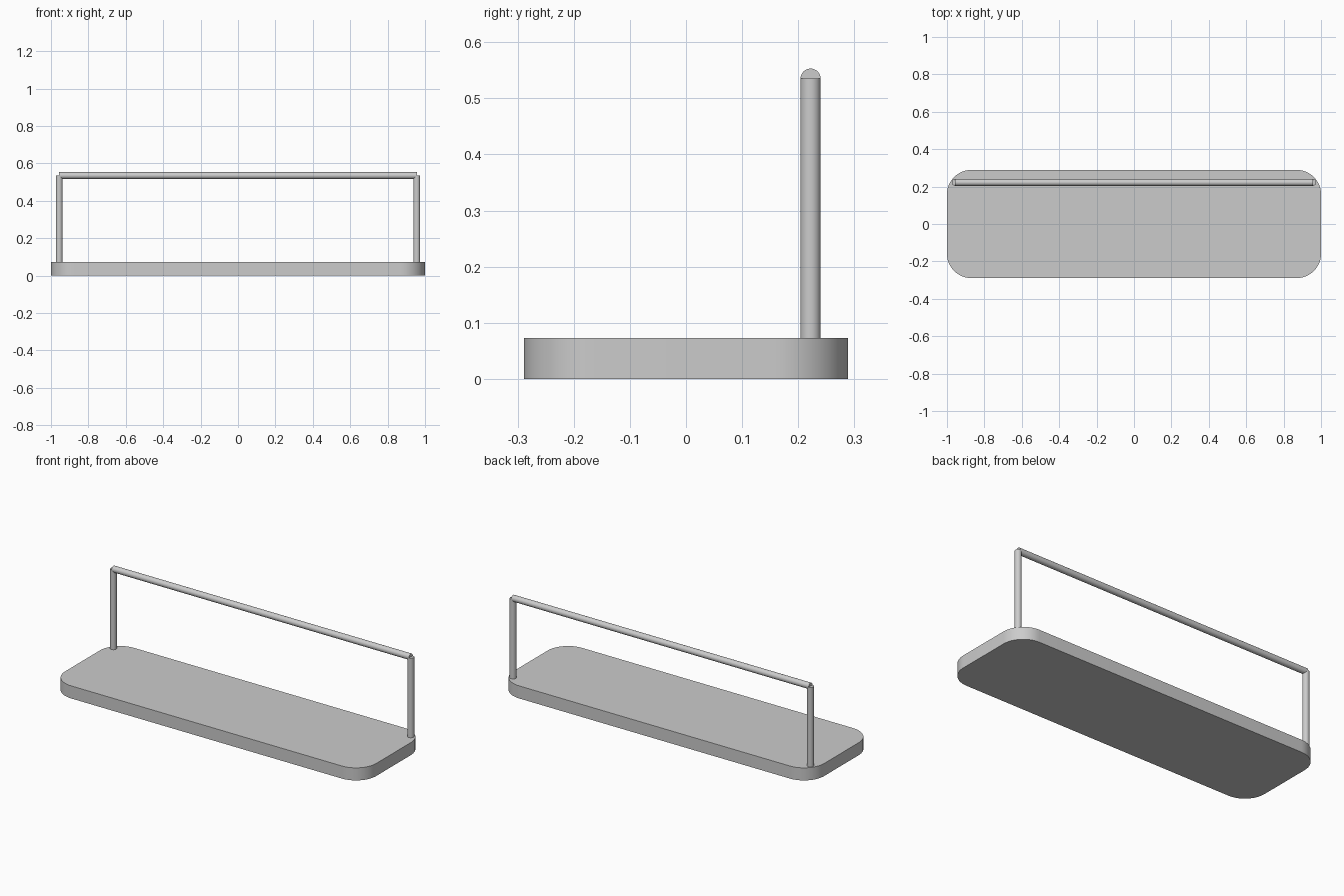
import bpy, math

if "Cube" in bpy.data.objects:
    bpy.data.objects.remove(bpy.data.objects["Cube"])

grey = bpy.data.materials.new("light grey")
grey.diffuse_color = (0.6, 0.6, 0.6, 1)
grey.use_nodes = True
grey.node_tree.nodes["Principled BSDF"].inputs["Base Color"].default_value = grey.diffuse_color


def finish(ob, name):
    ob.name = name
    ob.data.materials.append(grey)
    bpy.ops.object.select_all(action='DESELECT')
    ob.select_set(True)
    bpy.context.view_layer.objects.active = ob
    bpy.ops.object.shade_smooth_by_angle(angle=math.radians(35))


def rod(name, loc, length, rot=(0, 0, 0)):
    bpy.ops.mesh.primitive_cylinder_add(vertices=32, radius=0.018, depth=length,
                                        location=loc, rotation=rot)
    finish(bpy.context.object, name)


# Seat slab: rounded rectangle outline, extruded
HX, HY, H, R, N = 1.0, 0.289, 0.073, 0.13, 16
outline = []
for i, (sx, sy) in enumerate([(1, 1), (-1, 1), (-1, -1), (1, -1)]):
    for k in range(N + 1):
        a = (i + k / N) * math.pi / 2
        outline.append((sx * (HX - R) + R * math.cos(a),
                        sy * (HY - R) + R * math.sin(a)))
n = len(outline)
verts = [(x, y, z) for z in (0, H) for x, y in outline]
faces = [tuple(reversed(range(n))), tuple(range(n, 2 * n))]
faces += [(i, (i + 1) % n, n + (i + 1) % n, n + i) for i in range(n)]
mesh = bpy.data.meshes.new("seat")
mesh.from_pydata(verts, [], faces)
seat = bpy.data.objects.new("seat", mesh)
bpy.context.collection.objects.link(seat)
finish(seat, "seat")

# Back posts and top rail
TOP, Y, X = 0.535, 0.222, 0.956
for side, s in (("left", -1), ("right", 1)):
    rod(side + "_post", (s * X, Y, (H + TOP) / 2), TOP - H)
rod("back_rail", (0, Y, TOP), 2 * X, (0, math.pi / 2, 0))
